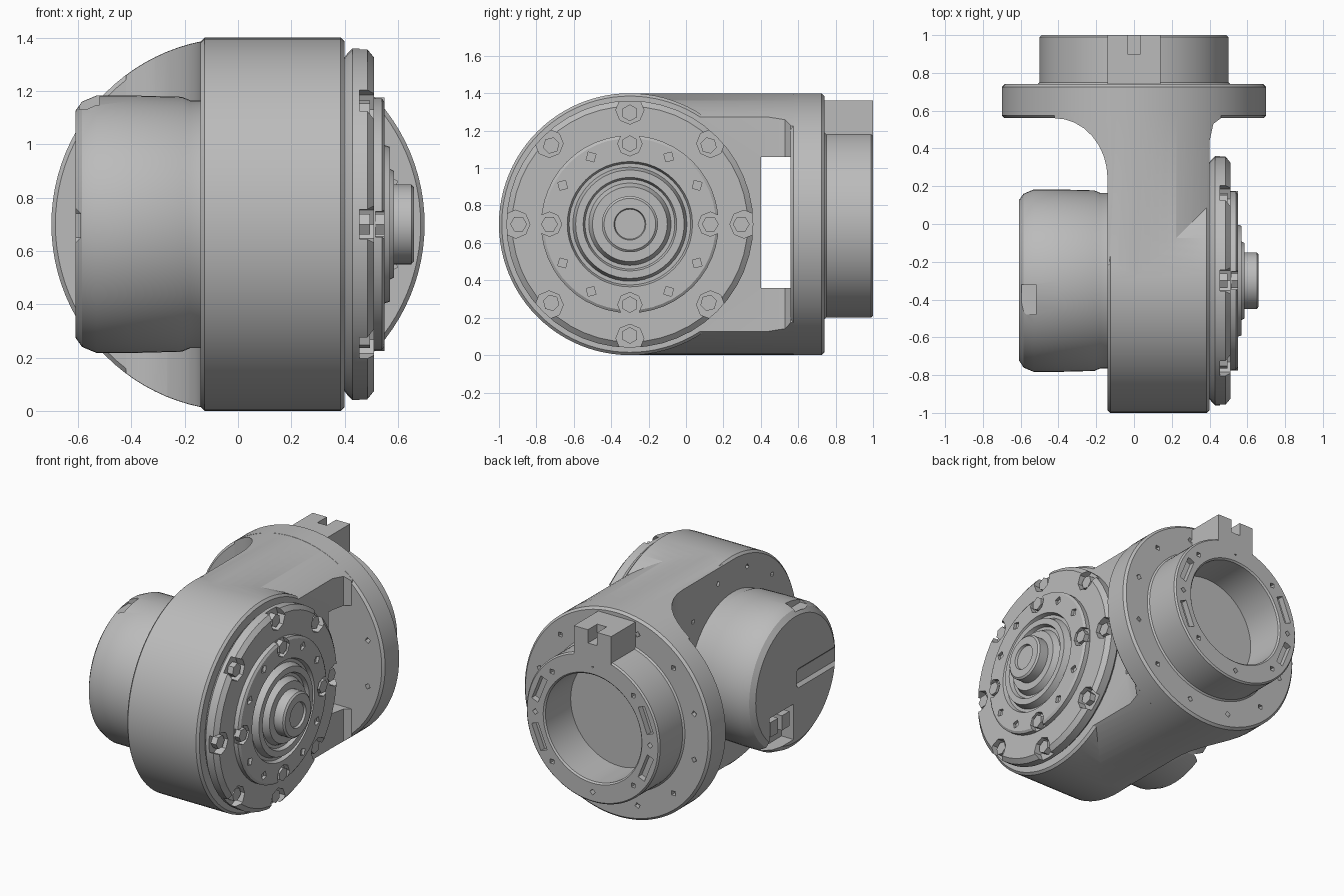
import bpy, bmesh
from math import sin, cos, radians, pi, tau
from mathutils import Matrix, Vector

cube = bpy.data.objects.get("Cube")
if cube:
    bpy.data.objects.remove(cube, do_unlink=True)

# Single metal colour
metal = bpy.data.materials.new("grey metal")
metal.use_nodes = True
GREY = (0.5, 0.5, 0.5, 1)
metal.diffuse_color = GREY
for node in metal.node_tree.nodes:
    if node.type == 'BSDF_PRINCIPLED':
        node.inputs["Base Color"].default_value = GREY
        node.inputs["Roughness"].default_value = 0.6

MID = 0.7            # height of both axes
ARM_Y = -0.3         # where the sideways axis crosses


def place(axis, t, r, a):
    """Point at distance t along an axis, radius r, angle a."""
    u, v = r * cos(a), r * sin(a)
    if axis == 'X':
        return Vector((t, ARM_Y + u, MID + v))
    return Vector((u, t, MID + v))


def finish(name, bm):
    bmesh.ops.recalc_face_normals(bm, faces=bm.faces)
    mesh = bpy.data.meshes.new(name)
    bm.to_mesh(mesh)
    bm.free()
    mesh.materials.append(metal)
    ob = bpy.data.objects.new(name, mesh)
    bpy.context.scene.collection.objects.link(ob)
    return ob


def lathe(name, axis, profile, sides=64):
    """Turn (t, r) points around an axis, capping both ends."""
    bm = bmesh.new()
    rings = [[bm.verts.new(place(axis, t, r, tau * i / sides))
              for i in range(sides)] for t, r in profile]
    for a, b in zip(rings, rings[1:]):
        for i in range(sides):
            j = (i + 1) % sides
            bm.faces.new((a[i], a[j], b[j], b[i]))
    bm.faces.new(rings[0])
    bm.faces.new(rings[-1])
    return finish(name, bm)


def pegs(name, axis, radius, angles, size, t0, t1, sides=6):
    """Small prisms spaced around an axis, in one mesh."""
    bm = bmesh.new()
    for deg in angles:
        a = radians(deg)
        centre = place(axis, 0, radius, a) - place(axis, 0, 0, 0)
        ends = [[bm.verts.new(place(axis, t, size, a + tau * i / sides) + centre)
                 for i in range(sides)] for t in (t0, t1)]
        for i in range(sides):
            j = (i + 1) % sides
            bm.faces.new((ends[0][i], ends[0][j], ends[1][j], ends[1][i]))
        for end in ends:
            bm.faces.new(end)
    return finish(name, bm)


def box(name, lo, hi, bevel=0):
    bm = bmesh.new()
    lo, hi = Vector(lo), Vector(hi)
    bmesh.ops.create_cube(bm, size=1, matrix=Matrix.Translation((lo + hi) / 2)
                          @ Matrix.Diagonal((*(hi - lo), 1)))
    if bevel:
        bmesh.ops.bevel(bm, geom=bm.edges[:], offset=bevel, segments=1, affect='EDGES')
    return finish(name, bm)


def combine(ob, other, mode='DIFFERENCE'):
    mod = ob.modifiers.new("bool", 'BOOLEAN')
    mod.operation, mod.object, mod.solver = mode, other, 'EXACT'
    bpy.ops.object.select_all(action='DESELECT')
    bpy.context.view_layer.objects.active = ob
    ob.select_set(True)
    bpy.ops.object.modifier_apply(modifier=mod.name)
    bpy.data.objects.remove(other, do_unlink=True)


TWELVE = range(15, 375, 30)
EIGHT = range(0, 360, 45)
FOUR = range(0, 360, 90)

# Housing drum
housing = lathe("housing", 'X', [(-0.14, 0.685), (-0.125, 0.7), (0.385, 0.7), (0.4, 0.685)], 96)

# Neck: plan profile with a large concave fillet, rounded by the flange cylinder
plan = [(-0.14, ARM_Y), (-0.14, 0.2)]
for k in range(9):
    a = k / 8 * pi / 2
    plan.append((-0.42 + 0.28 * cos(a), 0.24 + 0.32 * sin(a)))
plan += [(-0.42, 0.6), (0.46, 0.6), (0.46, 0.56), (0.42, 0.53), (0.4, 0.44), (0.4, ARM_Y)]
bm = bmesh.new()
base = bm.faces.new([bm.verts.new((x, y, -0.1)) for x, y in plan])
top = bmesh.ops.extrude_face_region(bm, geom=[base])
bmesh.ops.translate(bm, vec=(0, 0, 1.6),
                    verts=[g for g in top["geom"] if isinstance(g, bmesh.types.BMVert)])
neck = finish("neck", bm)
combine(neck, lathe("round_cutter", 'Y', [(-0.5, 0.699), (0.7, 0.699)], 96), 'INTERSECT')
combine(neck, box("slot_cutter", (-0.6, 0.4, 0.36), (0.6, 0.56, 1.06)))
combine(housing, neck, 'UNION')
combine(housing, pegs("hole_cutter", 'X', 0.6, TWELVE, 0.018, -0.2, -0.11, 4))

# Flange with hollow collar
flange = lathe("flange_and_collar", 'Y', [
    (0.56, 0.685), (0.575, 0.7), (0.725, 0.7), (0.74, 0.685), (0.74, 0.51), (0.75, 0.5),
    (0.99, 0.5), (1.0, 0.49), (1.0, 0.37), (0.99, 0.36), (0.72, 0.36)], 96)
combine(flange, pegs("hole_cutter", 'Y', 0.6, TWELVE, 0.02, 0.5, 0.6, 4))
combine(flange, pegs("hole_cutter", 'Y', 0.6, TWELVE, 0.02, 0.71, 0.8, 4))
combine(flange, pegs("hole_cutter", 'Y', 0.43, EIGHT, 0.02, 0.96, 1.1, 4))
for deg in (22, 158, 202, 338):
    slot = box("slot_cutter", (-0.025, 0.96, -0.09), (0.025, 1.1, 0.09))
    bm = bmesh.new()
    bm.from_mesh(slot.data)
    bmesh.ops.transform(bm, verts=bm.verts, matrix=Matrix.Translation(
        place('Y', 0, 0.43, radians(deg))) @ Matrix.Rotation(-radians(deg), 4, 'Y'))
    bm.to_mesh(slot.data)
    bm.free()
    combine(flange, slot)

# Locating key on the collar
key = box("locating_key", (-0.14, 0.73, 1.12), (0.14, 1.0, 1.36))
combine(key, box("key_cutter", (-0.035, 0.9, 1.27), (0.035, 1.1, 1.5)))

# Motor can with socket, side recess and top notch
motor = lathe("motor_can", 'X', [
    (-0.1, 0.465), (-0.18, 0.465), (-0.21, 0.478), (-0.4, 0.483), (-0.53, 0.483),
    (-0.585, 0.46), (-0.61, 0.425)])
combine(motor, box("recess_cutter", (-0.7, -0.9, 0.62), (-0.59, -0.3, 0.77), 0.03))
combine(motor, box("socket_cutter", (-0.7, -0.28, 0.3), (-0.52, -0.02, 0.54)))
combine(motor, box("notch_cutter", (-0.595, -0.48, 1.13), (-0.52, -0.32, 1.3)))
for i in range(2):
    box("socket_pin_block", (-0.6, -0.25 + 0.12 * i, 0.4), (-0.5, -0.17 + 0.12 * i, 0.5))

# Notched output ring with bolts
ring = lathe("output_ring", 'X', [
    (0.38, 0.6), (0.41, 0.64), (0.43, 0.66), (0.485, 0.66), (0.51, 0.63), (0.51, 0.4)], 48)
combine(ring, pegs("bolt_notch_cutter", 'X', 0.61, EIGHT, 0.075, 0.455, 0.6, 8))
pegs("ring_bolts", 'X', 0.595, EIGHT, 0.045, 0.42, 0.495)

# Face plate with raised centre and hub, turned in one piece
plate = lathe("face_plate_and_hub", 'X', [
    (0.48, 0.475), (0.54, 0.475), (0.55, 0.46), (0.55, 0.335), (0.525, 0.325),
    (0.525, 0.305), (0.57, 0.29), (0.57, 0.25), (0.545, 0.24), (0.545, 0.22),
    (0.585, 0.2), (0.585, 0.15), (0.65, 0.15), (0.66, 0.138), (0.66, 0.085),
    (0.645, 0.08)], 48)
combine(plate, pegs("bolt_well_cutter", 'X', 0.43, FOUR, 0.065, 0.515, 0.6, 8))
small = [d + s for d in FOUR for s in (30, 60)]
combine(plate, pegs("screw_cutter", 'X', 0.415, small, 0.03, 0.53, 0.6, 4))
pegs("plate_bolts", 'X', 0.43, FOUR, 0.045, 0.5, 0.55)

# Smooth turned surfaces, keep machined edges sharp
bpy.ops.object.select_all(action='DESELECT')
for ob in (housing, flange, motor, ring, plate):
    ob.select_set(True)
    bpy.context.view_layer.objects.active = ob
bpy.ops.object.shade_smooth_by_angle(angle=radians(25))
